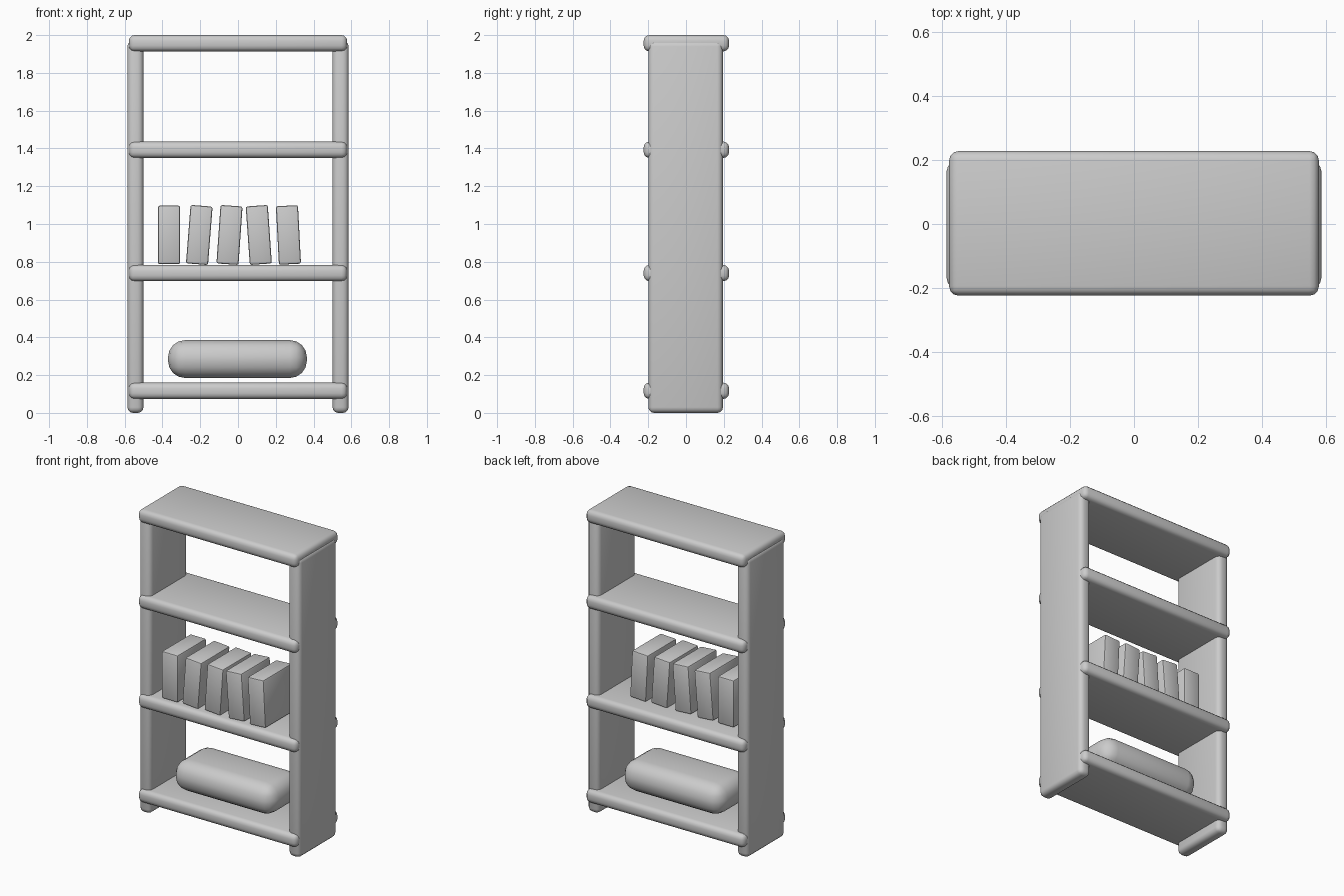
import bpy, math

if "Cube" in bpy.data.objects:
    bpy.data.objects.remove(bpy.data.objects["Cube"])

grey = bpy.data.materials.new("plain_grey")
grey.diffuse_color = (0.6, 0.6, 0.6, 1)
grey.use_nodes = True
grey.node_tree.nodes["Principled BSDF"].inputs["Base Color"].default_value = grey.diffuse_color


def rounded_box(name, center, size, radius, segments=3, tilt=0.0):
    """Box with rounded edges, optionally leaning sideways."""
    bpy.ops.mesh.primitive_cube_add(size=1, location=center)
    ob = bpy.context.object
    ob.name = name
    ob.scale = size
    bpy.ops.object.transform_apply(location=False, rotation=False, scale=True)
    ob.rotation_euler.y = math.radians(tilt)
    ob.data.materials.append(grey)
    mod = ob.modifiers.new("round_edges", 'BEVEL')
    mod.width = radius
    mod.segments = segments
    mod.limit_method = 'ANGLE'
    bpy.ops.object.modifier_apply(modifier=mod.name)
    bpy.ops.object.shade_smooth_by_angle(angle=math.radians(35))
    return ob


# Upright side panels
for label, s in (("left", -1), ("right", 1)):
    rounded_box(f"{label}_side_panel", (s * 0.543, -0.002, 0.99),
                (0.085, 0.395, 1.97), 0.03)

# Four shelves, deeper than the side panels
for i, z in enumerate((0.117, 0.74, 1.393, 1.957)):
    rounded_box(f"shelf_{i + 1}", (0, 0.002, z), (1.156, 0.452, 0.086), 0.03)

# Row of leaning books
for i, (x, tilt) in enumerate(((-0.365, 0), (-0.205, 4.5), (-0.045, 4),
                               (0.11, -4), (0.267, -3))):
    rounded_box(f"book_{i + 1}", (x, -0.04, 0.942), (0.117, 0.30, 0.31),
                0.01, 2, tilt)

# Rounded cushion on the bottom shelf
rounded_box("cushion", (-0.003, 0, 0.285), (0.735, 0.36, 0.2), 0.09, 4)

# Stand the bookcase exactly on the ground
for ob in bpy.data.objects:
    if ob.name.endswith("side_panel"):
        ob.location.z = 0.985
